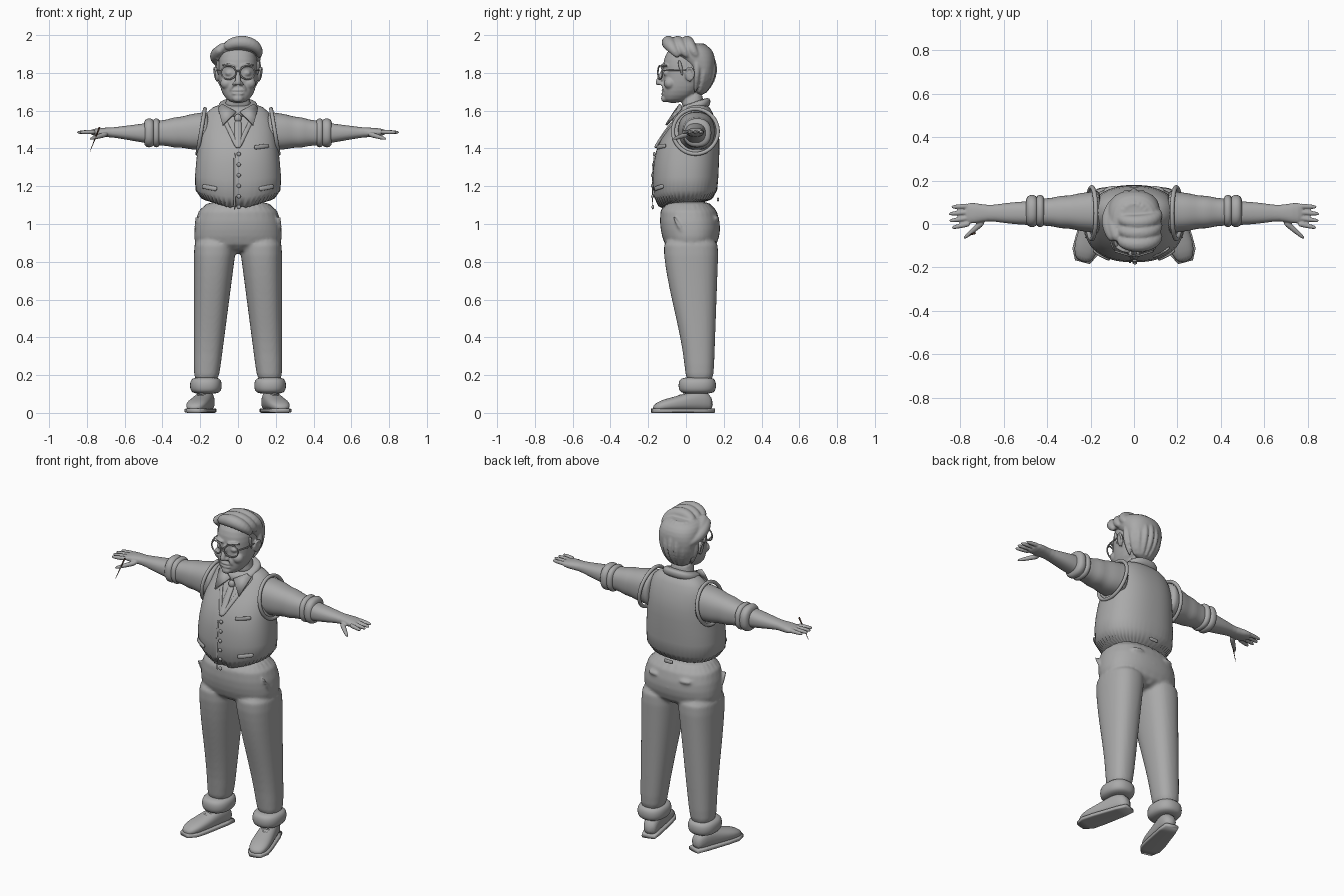
import bpy, bmesh, math
from mathutils import Vector, Matrix
from mathutils.bvhtree import BVHTree

if "Cube" in bpy.data.objects:
    bpy.data.objects.remove(bpy.data.objects["Cube"])

SIDES = (1, -1)
FORWARD = Vector((.02, 1, .03))
OUTWARD = Vector((1, .01, .02))
UPWARD = Vector((.05, .1, 1))


def material(name, colour):
    made = bpy.data.materials.new(name)
    made.use_nodes = True
    made.diffuse_color = (*colour, 1)
    made.node_tree.nodes["Principled BSDF"].inputs["Base Color"].default_value = (*colour, 1)
    return made


GREY = material("clay grey", (.4, .4, .4))
DARK = material("pencil dark brown", (.06, .03, .02))


def mix(start, stop, fraction):
    return start + (stop - start) * fraction


def steps(count):
    return [index / (count - 1) for index in range(count)]


def signed_power(value, power):
    return math.copysign(abs(value) ** power, value)


def turns(count):
    return [math.tau * index / count for index in range(count)]


def bridge(bm, rings, closed=False):
    rows = [[bm.verts.new(point) for point in ring] for ring in rings]
    pairs = list(zip(rows, rows[1:]))
    if closed:
        pairs.append((rows[-1], rows[0]))
    else:
        bm.faces.new(rows[0])
        bm.faces.new(rows[-1])
    for low, high in pairs:
        for index in range(len(low)):
            bm.faces.new((low[index - 1], low[index], high[index], high[index - 1]))


def loft(bm, axis, rows, centre=0, sides=32, square=.85):
    """Rows hold the place on the axis, half width about centre, low and high edge."""
    rings = []
    for place, half, low, high in rows:
        ring = []
        for angle in turns(sides):
            across = centre + half * signed_power(math.cos(angle), square)
            along = mix(low, high, .5 + signed_power(math.sin(angle), square) / 2)
            ring.append({"x": (place, across, along), "y": (across, place, along),
                         "z": (across, along, place)}[axis])
        rings.append(ring)
    bridge(bm, rings)


def roll(bm, axis, start, stop, half, low, high, centre, swell=.02):
    """A fat band of cloth, like a turned-up cuff."""
    rows = []
    for fraction in steps(6):
        grow = swell * math.sin(math.pi * fraction) ** .5 if 0 < fraction < 1 else 0
        rows.append((mix(start, stop, fraction), half + grow, low - grow, high + grow))
    loft(bm, axis, rows, centre)


def sweep(bm, points, radius, flat=1, up=UPWARD, closed=False, taper=None):
    points = [Vector(point) for point in points]
    rings = []
    for index, point in enumerate(points):
        before = points[index - 1] if index or closed else point
        after = points[(index + 1) % len(points)] if closed or point != points[-1] else point
        ahead = (after - before).normalized()
        side = ahead.cross(up).normalized()
        lift = side.cross(ahead) * flat
        size = radius * (taper(index / (len(points) - 1)) if taper else 1)
        rings.append([point + size * (side * math.cos(angle) + lift * math.sin(angle)) for angle in turns(10)])
    bridge(bm, rings, closed)


def loop(bm, centre, across, along, radius, up):
    centre, across, along = Vector(centre), Vector(across), Vector(along)
    sweep(bm, [centre + across * math.cos(angle) + along * math.sin(angle) for angle in turns(28)],
          radius, up=up, closed=True)


def ball(bm, centre, size):
    shape = Matrix.Translation(centre) @ Matrix.Diagonal((*size, 1))
    bmesh.ops.create_uvsphere(bm, u_segments=16, v_segments=10, radius=1, matrix=shape)


def finish(name, bm, colour=GREY, rounded=True, voxel=0, relax=3, mirror=False):
    bmesh.ops.recalc_face_normals(bm, faces=bm.faces)
    mesh = bpy.data.meshes.new(name)
    bm.to_mesh(mesh)
    bm.free()
    mesh.materials.append(colour)
    for polygon in mesh.polygons:
        polygon.use_smooth = True
    part = bpy.data.objects.new(name, mesh)
    bpy.context.collection.objects.link(part)
    if rounded:
        part.modifiers.new("round", "SUBSURF").levels = 1
    if voxel:
        fuse = part.modifiers.new("fuse", "REMESH")
        fuse.mode, fuse.voxel_size, fuse.use_smooth_shade = "VOXEL", voxel, True
        part.modifiers.new("relax", "SMOOTH").iterations = relax
    if mirror:
        part.modifiers.new("mirror", "MIRROR").use_mirror_merge = False
    return part


# Waistcoat body with a pointed front hem
bm = bmesh.new()
loft(bm, "z", [(1.1, .235, -.175, .17), (1.25, .23, -.18, .17), (1.4, .215, -.165, .18), (1.5, .2, -.1, .175),
               (1.6, .17, -.015, .14), (1.64, .1, 0, .11)], sides=48)
for vert in bm.verts:
    if vert.co.z < 1.2 and vert.co.y < 0:
        vert.co.z -= .1 * (1 - abs(vert.co.x) / .235)
        if abs(vert.co.x) < .01:
            vert.co.z += .06
surface = BVHTree.FromBMesh(bm)
finish("waistcoat", bm)


def on_vest(points, facing=-1):
    found = []
    for x, z in points:
        hit = surface.ray_cast(Vector((x, facing, z)), Vector((0, -facing, 0)))[0]
        found.append(hit or Vector((x, 0, z)))
    return found


def trim(bm, start, stop, radius, facing=-1):
    line = [Vector(start).lerp(Vector(stop), fraction) for fraction in steps(6)]
    sweep(bm, on_vest(line, facing), radius, flat=.5, up=FORWARD)


# Neckline, pockets, front opening and back strap
bm = bmesh.new()
for side in SIDES:
    trim(bm, (side * .1, 1.61), (0, 1.4), .012)
    trim(bm, (side * .11, 1.185), (side * .19, 1.2), .013)
trim(bm, (.085, 1.405), (.165, 1.415), .012)
trim(bm, (-.018, 1.38), (-.018, 1.07), .005)
trim(bm, (-.03, 1.13), (.03, 1.13), .012, facing=1)
finish("waistcoat_trim", bm)

bm = bmesh.new()
for fraction in steps(6):
    ball(bm, on_vest([(.004, mix(1.37, 1.09, fraction))])[0], (.011, .007, .011))
finish("buttons", bm, rounded=False)

bm = bmesh.new()
loop(bm, (.195, .05, 1.49), (0, .12, 0), (-.02, 0, .12), .011, OUTWARD)
finish("armhole_edging", bm, mirror=True)

# Necktie and shirt collar
bm = bmesh.new()
ball(bm, (0, -.06, 1.56), (.02, .016, .022))
trim(bm, (0, 1.55), (0, 1.4), .02)
finish("necktie", bm)

bm = bmesh.new()
roll(bm, "z", 1.59, 1.65, .085, -.03, .11, centre=0)
for vert in bm.verts:
    vert.co.z += (vert.co.y - .05) * .35
finish("collar_band", bm)

bm = bmesh.new()
corners = (.01, -.055, 1.59), (.08, -.025, 1.63), (.105, -.02, 1.61), (.08, -.1, 1.52)
bm.faces.new([bm.verts.new(corner) for corner in corners])
finish("collar_points", bm, rounded=False, mirror=True).modifiers.new("thick", "SOLIDIFY").thickness = .012

# Trousers: pelvis and legs fused together
bm = bmesh.new()
loft(bm, "z", [(.84, .23, -.1, .15), (.94, .235, -.13, .18), (1, .23, -.14, .185), (1.14, .2, -.14, .15)])
for side in SIDES:
    for fraction_rows in [steps(8)]:
        bottom = len(bm.verts)
        loft(bm, "z", [(mix(.95, .14, f), mix(.117, .064, f), mix(-.125, 0, f * f * (3 - 2 * f)),
                        mix(.175, .145, f)) for f in fraction_rows])
        bm.verts.ensure_lookup_table()
        for vert in bm.verts[bottom:]:
            vert.co.x += side * mix(.17, .117, (vert.co.z - .14) / .81)
    sweep(bm, [(side * .215, -.08, 1.06), (side * .232, -.02, .96)], .009)
    sweep(bm, [(side * .07, .175, 1.03), (side * .15, .155, 1.03)], .012)
finish("trousers", bm, voxel=.009)

bm = bmesh.new()
roll(bm, "z", .1, .19, .065, -.02, .14, centre=.17)
finish("trouser_cuffs", bm, mirror=True)

# Shoes turned outward: place, half width, height from heel to toe
SHOE = (.06, .035, .08), (0, .045, .13), (-.07, .05, .11), (-.15, .056, .085), (-.22, .056, .07), (-.27, .03, .04)
turned = Matrix.Translation((.168, .085, 0)) @ Matrix.Rotation(math.radians(15), 4, "Z")
bm = bmesh.new()
loft(bm, "y", [(place, half, .01, height) for place, half, height in SHOE])
for fraction in steps(4):
    place, height = mix(-.05, -.12, fraction), mix(.12, .095, fraction)
    sweep(bm, [(-.03, place, height - .01), (0, place, height), (.03, place, height - .01)], .006)
bm.transform(turned)
finish("shoe_uppers", bm, mirror=True)

bm = bmesh.new()
loft(bm, "y", [(place, half + .005, 0, .024) for place, half, height in SHOE], square=.4)
bm.transform(turned)
finish("shoe_soles", bm, rounded=False, mirror=True)

# Sleeves with soft folds and rolled cuffs
bm = bmesh.new()
rows = []
for fraction in steps(9):
    fold = .004 * math.cos(fraction * 20)
    rows.append((mix(.15, .45, fraction), mix(.105, .058, fraction ** .8) + fold,
                 mix(1.385, 1.42, fraction) - fold, mix(1.6, 1.54, fraction) + fold))
loft(bm, "x", rows, centre=.055)
finish("sleeves", bm, mirror=True)

bm = bmesh.new()
roll(bm, "x", .41, .455, .055, 1.425, 1.54, centre=.06)
roll(bm, "x", .44, .5, .055, 1.425, 1.54, centre=.06)
finish("sleeve_cuffs", bm, mirror=True)

# Forearms and hands
bm = bmesh.new()
rows = [(mix(.44, .67, f), mix(.056, .034, f * f), mix(1.42, 1.46, f), mix(1.54, 1.51, f)) for f in steps(5)]
rows += [(.73, .048, 1.46, 1.51), (.785, .05, 1.47, 1.5)]
loft(bm, "x", rows, centre=.05)
for finger in range(4):
    knuckle = Vector((.755, .083 - .027 * finger, 1.488))
    tip = Vector((.86 - .012 * abs(finger - 1.4), .078 - .032 * finger, 1.485))
    sweep(bm, [knuckle.lerp(tip, f) for f in steps(5)], .013, taper=lambda f: 1 - .45 * f ** 3)
sweep(bm, [(.69, .015, 1.478), (.73, -.02, 1.466), (.79, -.072, 1.448)], .018, taper=lambda f: 1 - f / 2)
finish("forearms_and_hands", bm, voxel=.0042, mirror=True)

# Pencil in the right hand
bm = bmesh.new()
sweep(bm, [(-.733, -.042, 1.512), (-.783, -.06, 1.385)], .005, up=FORWARD, taper=lambda f: 1 - .8 * f)
finish("pencil", bm, DARK, rounded=False)

# Head, neck and face
bm = bmesh.new()
loft(bm, "z", [(1.55, .075, -.01, .1), (1.72, .07, -.04, .1)])
loft(bm, "z", [(1.638, .04, -.112, -.03), (1.68, .08, -.123, .05), (1.73, .097, -.122, .09), (1.78, .104, -.118, .12),
               (1.84, .106, -.125, .13), (1.9, .1, -.11, .13), (1.95, .07, -.07, .09)])
sweep(bm, [(0, -.112, 1.83), (0, -.132, 1.785), (0, -.15, 1.75), (0, -.14, 1.735)], .018, up=OUTWARD,
      taper=lambda f: .6 + f / 2)
ball(bm, (0, -.113, 1.664), (.03, .02, .02))
for lip in (1.708, 1.69):
    ball(bm, (0, -.118, lip), (.034, .014, .007))
for side in SIDES:
    ball(bm, (side * .017, -.132, 1.744), (.012, .014, .011))
    ball(bm, (side * .045, -.102, 1.798), (.023, .02, .016))
    ball(bm, (side * .06, -.085, 1.745), (.035, .033, .032))
    ball(bm, (side * .112, .018, 1.79), (.011, .02, .038))
    loop(bm, (side * .118, .02, 1.795), (side * .005, .02, 0), (side * .006, 0, .032), .007, OUTWARD)
    sweep(bm, [(side * .012, -.128, 1.832), (side * .05, -.128, 1.846), (side * .09, -.098, 1.838)], .008)
    sweep(bm, [(side * .022, -.13, 1.75), (side * .045, -.115, 1.7)], .006)
finish("head", bm, voxel=.0055)


def lock_taper(fraction):
    return math.sin(math.pi * mix(.2, .9, fraction))


# Swept-back hair with a rolled quiff
bm = bmesh.new()
loft(bm, "z", [(1.675, .055, .05, .098), (1.76, .098, .045, .14), (1.84, .115, .01, .155), (1.89, .123, -.07, .154),
               (1.93, .116, -.1, .135), (1.96, .08, -.085, .09)])
for strand in range(-4, 5):
    away = Vector((math.sin(strand / 3), math.cos(strand / 3), 0))
    path = []
    for fraction in steps(7):
        reach = math.sin(math.pi * mix(.15, .8, fraction))
        path.append((.112 * away.x * reach, .03 + .12 * away.y * reach, mix(1.96, 1.69, fraction)))
    sweep(bm, path, .019, up=away, taper=lock_taper)
for row in range(3):
    path = []
    for fraction in steps(8):
        angle = mix(2.6, -.3, fraction)
        path.append((.015 + .1 * math.cos(angle), .05 * row - .05 - .045 * math.sin(angle),
                     1.9 + .063 * math.sin(angle)))
    sweep(bm, path, .039, taper=lock_taper)
for row in range(2):
    sweep(bm, [(.02 * row - .09 - .028 * math.sin(math.pi * f), mix(-.08, .12, f), mix(1.93, 1.84, f) + .015 * row)
               for f in steps(6)], .036, taper=lock_taper)
for side in SIDES:
    sweep(bm, [(side * .108, -.04, 1.88), (side * .1, -.015, 1.77)], .015, up=OUTWARD, taper=lambda f: 1 - f / 2)
finish("hair", bm, voxel=.0065, relax=1)

# Round spectacles
bm = bmesh.new()
for side in SIDES:
    loop(bm, (side * .05, -.137, 1.802), (side * .039, .012, 0), (0, 0, .036), .0045, FORWARD)
    sweep(bm, [(side * .088, -.125, 1.812), (side * .113, -.08, 1.814), (side * .114, .01, 1.816)], .0045)
sweep(bm, [(-.013, -.146, 1.81), (.013, -.146, 1.81)], .005)
finish("spectacles", bm)
